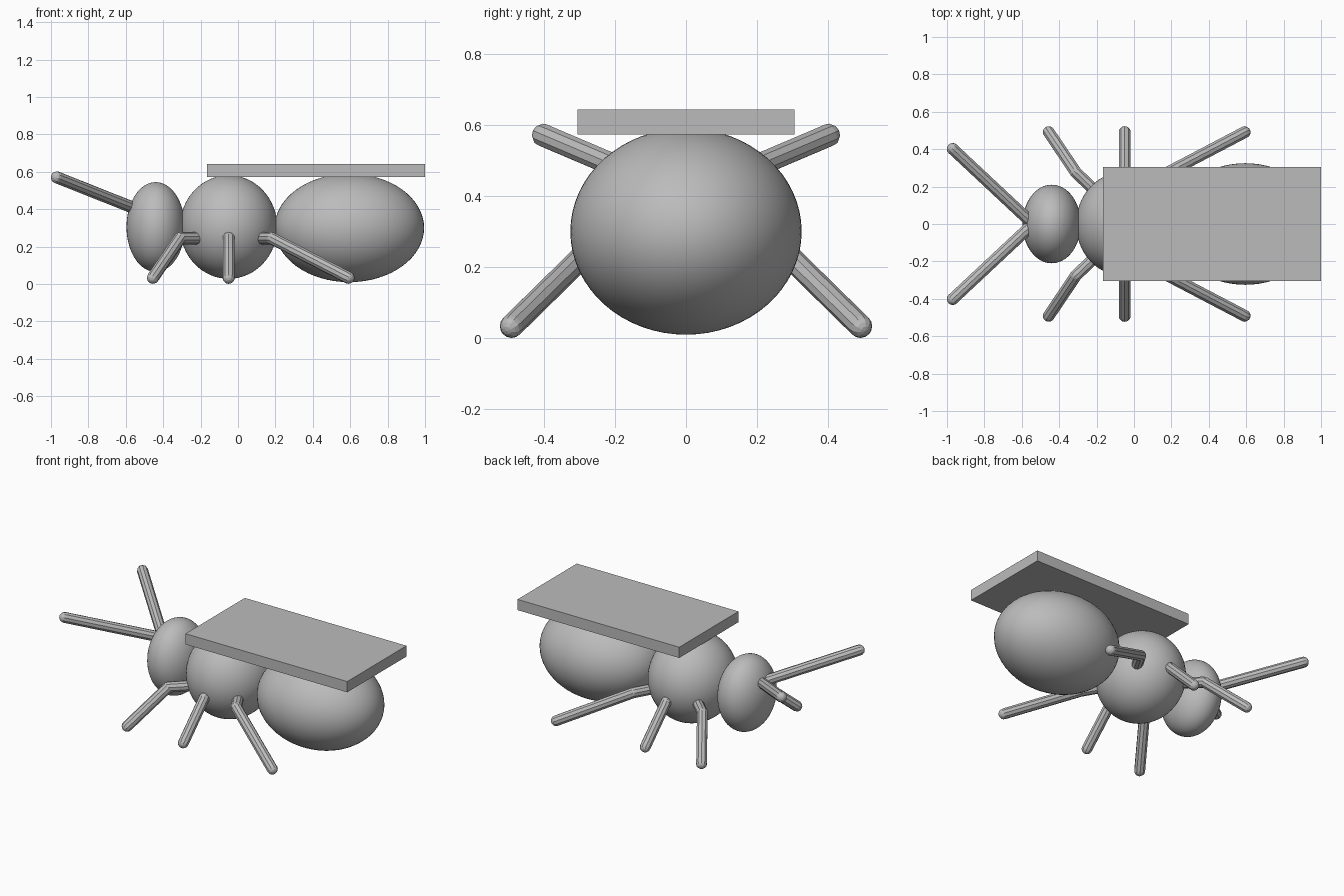
import bpy
import bmesh
from mathutils import Matrix, Vector

if "Cube" in bpy.data.objects:
    bpy.data.objects.remove(bpy.data.objects["Cube"])

# Single grey material
grey = bpy.data.materials.new("plain grey")
grey.use_nodes = True
grey.diffuse_color = (0.5, 0.5, 0.5, 1)
grey.node_tree.nodes["Principled BSDF"].inputs["Base Color"].default_value = (0.5, 0.5, 0.5, 1)


def add_object(name, bm, smooth=False):
    mesh = bpy.data.meshes.new(name)
    for face in bm.faces:
        face.smooth = smooth
    bm.to_mesh(mesh)
    bm.free()
    mesh.materials.append(grey)
    obj = bpy.data.objects.new(name, mesh)
    bpy.context.collection.objects.link(obj)
    return obj


def ellipsoid(name, centre, radii):
    bm = bmesh.new()
    place = Matrix.Translation(centre) @ Matrix.Diagonal((*radii, 1))
    bmesh.ops.create_uvsphere(bm, u_segments=64, v_segments=32, radius=1, matrix=place)
    add_object(name, bm, smooth=True)


def limb(name, points, radius=0.033, sides=10):
    """Faceted tube through the points, rounded at every point."""
    bm = bmesh.new()
    points = [Vector(p) for p in points]
    for a, b in zip(points, points[1:]):
        turn = (b - a).to_track_quat("Z", "Y").to_matrix().to_4x4()
        bmesh.ops.create_cone(bm, cap_ends=False, segments=sides, radius1=radius,
                              radius2=radius, depth=(b - a).length,
                              matrix=Matrix.Translation((a + b) / 2) @ turn)
        bmesh.ops.create_uvsphere(bm, u_segments=sides, v_segments=8, radius=radius,
                                  matrix=Matrix.Translation(b) @ turn)
    add_object(name, bm)


# Body
ellipsoid("head", (-0.44, 0, 0.305), (0.156, 0.21, 0.24))
ellipsoid("thorax", (-0.05, 0, 0.305), (0.26, 0.28, 0.277))
ellipsoid("abdomen", (0.595, 0, 0.3), (0.4, 0.325, 0.29))

# Flat board on the back
bm = bmesh.new()
bmesh.ops.create_cube(bm, size=1, matrix=Matrix.Translation((0.418, 0, 0.608))
                      @ Matrix.Diagonal((1.165, 0.61, 0.07, 1)))
add_object("back_board", bm)

# Legs (root x, knee x, foot x) and antennae on both sides
legs = {"front": (-0.2, -0.31, -0.455),
        "middle": (-0.05, -0.05, -0.05),
        "rear": (0.12, 0.18, 0.59)}
for side, s in (("near", -1), ("far", 1)):
    for place, (root, knee, foot) in legs.items():
        limb(f"{place}_leg_{side}", [(root, s * 0.17, 0.245),
                                     (knee, s * 0.275, 0.245),
                                     (foot, s * 0.49, 0.034)])
    limb(f"antenna_{side}", [(-0.54, 0, 0.4), (-0.968, s * 0.4, 0.57)])
